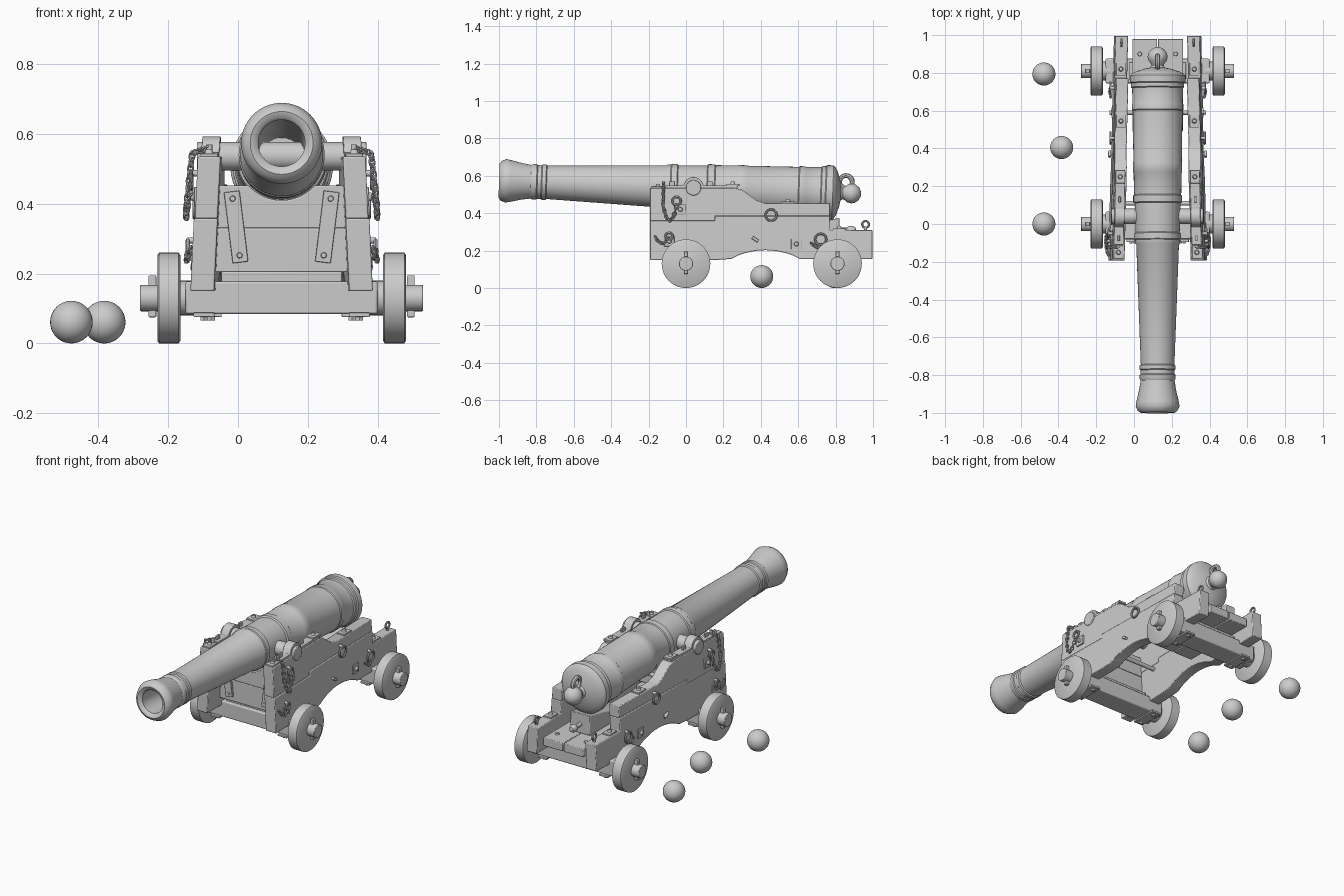
import bpy, bmesh
from math import sin, cos, pi, radians
from mathutils import Matrix, Vector

if "Cube" in bpy.data.objects:
    bpy.data.objects.remove(bpy.data.objects["Cube"])

CX = 0.125                      # centre line of the gun


def finish(name, bm, bevel=0):
    bmesh.ops.recalc_face_normals(bm, faces=bm.faces)
    me = bpy.data.meshes.new(name)
    bm.to_mesh(me)
    bm.free()
    ob = bpy.data.objects.new(name, me)
    ob.location.x = CX
    bpy.context.collection.objects.link(ob)
    if bevel:
        m = ob.modifiers.new("bevel", 'BEVEL')
        m.width, m.segments, m.limit_method = bevel, 2, 'ANGLE'
    return ob


def box(name, c, size, rot=None, bevel=0.004):
    bm = bmesh.new()
    m = Matrix.Translation(c) @ (rot or Matrix()) @ Matrix.Diagonal((*size, 1))
    bmesh.ops.create_cube(bm, size=1, matrix=m)
    return finish(name, bm, bevel)


def rod(name, a, b, r, r2=None, segs=24, bevel=0):
    a, b = Vector(a), Vector(b)
    bm = bmesh.new()
    m = Matrix.Translation((a + b) / 2) @ (b - a).to_track_quat('Z', 'Y').to_matrix().to_4x4()
    bmesh.ops.create_cone(bm, cap_ends=True, segments=segs, radius1=r,
                          radius2=r if r2 is None else r2, depth=(b - a).length, matrix=m)
    return finish(name, bm, bevel)


def prism(name, pts, f0, f1, bevel=0.004):
    bm = bmesh.new()
    a = [bm.verts.new(f0(*p)) for p in pts]
    b = [bm.verts.new(f1(*p)) for p in pts]
    bm.faces.new(a)
    bm.faces.new(b[::-1])
    for i in range(len(pts)):
        j = (i + 1) % len(pts)
        bm.faces.new((a[i], a[j], b[j], b[i]))
    return finish(name, bm, bevel)


def torus(bm, m, R, r, n=20, k=8):
    v = [[bm.verts.new(m @ Vector(((R + r * cos(2*pi*j/k)) * cos(2*pi*i/n),
                                   (R + r * cos(2*pi*j/k)) * sin(2*pi*i/n),
                                   r * sin(2*pi*j/k)))) for j in range(k)] for i in range(n)]
    for i in range(n):
        for j in range(k):
            bm.faces.new((v[i][j], v[(i+1) % n][j], v[(i+1) % n][(j+1) % k], v[i][(j+1) % k]))


def ring(name, c, R, r, rot):
    bm = bmesh.new()
    torus(bm, Matrix.Translation(c) @ rot, R, r)
    return finish(name, bm)


def lathe(name, prof, m, segs=48):
    # revolve (along, radius) pairs about local Y
    bm = bmesh.new()
    rows = []
    for t, r in prof:
        n = 1 if r == 0 else segs
        rows.append([bm.verts.new(m @ Vector((r * cos(2*pi*i/segs), t, r * sin(2*pi*i/segs))))
                     for i in range(n)])
    for a, b in zip(rows, rows[1:]):
        for i in range(segs):
            j = (i + 1) % segs
            if len(a) == 1:
                bm.faces.new((a[0], b[i], b[j]))
            elif len(b) == 1:
                bm.faces.new((a[i], a[j], b[0]))
            else:
                bm.faces.new((a[i], a[j], b[j], b[i]))
    return finish(name, bm)


def chain(name, pts, link=0.011):
    # links threaded along a polyline, every second one turned
    pts = [Vector(p) for p in pts]
    bm, n = bmesh.new(), 0
    for a, b in zip(pts, pts[1:]):
        d = b - a
        steps = max(1, round(d.length / (link * 1.7)))
        for i in range(steps):
            q = d.to_track_quat('X', 'Z').to_matrix().to_4x4()
            m = (Matrix.Translation(a + d * (i + .5) / steps) @ q
                 @ Matrix.Rotation(pi/4 + n * pi/2, 4, 'X') @ Matrix.Diagonal((1.2, .8, 1, 1)))
            torus(bm, m, link, 0.0035, 12, 6)
            n += 1
    return finish(name, bm)


def D(y, z):                    # distance of a cheek's middle from the centre line
    return .227 - .018 * (z - .155) / .38 - .03 * (y + .19) / 1.19


RX, RY = Matrix.Rotation(pi/2, 4, 'X'), Matrix.Rotation(pi/2, 4, 'Y')
H = .034                        # half thickness of a cheek

# barrel, bored out, tilted about the trunnions
tilt = Matrix.Translation((0, .04, .536)) @ Matrix.Rotation(radians(-2.1), 4, 'X') @ Matrix.Translation((0, -.04, 0))
barrel = [(.4, 0), (.4, .066), (-.985, .067), (-.995, .075), (-1, .09), (-.99, .105), (-.965, .116),
          (-.94, .112), (-.88, .098), (-.83, .09), (-.82, .095), (-.8, .095), (-.795, .09), (-.775, .09),
          (-.77, .095), (-.75, .095), (-.745, .089), (-.11, .113), (-.1, .119), (-.085, .119), (-.08, .123),
          (-.05, .123), (-.045, .117), (.11, .121), (.115, .129), (.15, .129), (.155, .125), (.27, .127),
          (.275, .130), (.325, .130), (.33, .128), (.6, .132), (.605, .136), (.635, .136), (.64, .133),
          (.72, .135), (.725, .141), (.745, .141), (.75, .147), (.785, .147), (.795, .138), (.808, .115),
          (.822, .07), (.828, .04), (.84, .032), (.85, .036), (.865, .048), (.885, .053), (.905, .049),
          (.925, .034), (.935, .015), (.937, 0)]
lathe("barrel", barrel, tilt, 64)
rod("trunnions", (-.243, .04, .536), (.243, .04, .536), .041, segs=32, bevel=.004)
ring("breeching_ring", (0, .855, .567), .034, .013, RY)

# cheek outlines: lower and upper board
arch = [(.61 - .37 * i / 10, .155 + .047 * sin(pi * i / 10) ** .8) for i in range(11)]
lower = [(-.193, .15), (-.193, .358), (.155, .358), (.155, .385), (.77, .385), (.77, .31),
         (.996, .31), (.996, .155)] + arch + [(.16, .15)]
upper = [(-.193, .358), (-.193, .535), (.26, .535), (.3, .525), (.335, .5), (.375, .47), (.42, .455),
         (.77, .455), (.77, .385), (.155, .385), (.155, .358)]
cap = ([(-.11, .53), (-.11, .548), (-.015, .548)]
       + [(.04 - .053 * cos(pi * i / 12), .54 + .053 * sin(pi * i / 12)) for i in range(1, 12)]
       + [(.095, .548), (.275, .548), (.275, .53)])

wheel_prof = [(-.033, 0), (-.033, .122), (-.028, .13), (.028, .13), (.033, .122), (.033, 0)]

for s, side in ((-1, "left"), (1, "right")):
    def face(off):
        return lambda y, z: (s * (D(y, z) + off), y, z)

    def out(y, z, off=0):
        return Vector((s * (D(y, z) + H + off), y, z))

    prism(side + "_lower_cheek", lower, face(-H), face(H))
    prism(side + "_upper_cheek", upper, face(-H), face(H - .003))
    prism(side + "_trunnion_cap", cap, face(-.026), face(.026), .002)

    # wheels, arms and linch pins
    for y, end in ((0, "front"), (.81, "rear")):
        n = f"{side}_{end}_"
        lathe(n + "wheel", wheel_prof, Matrix.Translation((s * .323, y, .13)) @ Matrix.Rotation(pi/2, 4, 'Z'))
        rod(n + "axle_arm", (s * .25, y, .13), (s * .405, y, .13), .038, bevel=.003)
        rod(n + "axle_shoulder", (s * .25, y, .13), (s * .292, y, .13), .05)
        box(n + "linch_pin", (s * .37, y, .135), (.022, .022, .12), bevel=.003)
        # clamp and nuts below the axle bed
        dx = D(y, .155)
        box(n + "axle_clamp", (s * dx, y, .082), (.06, .16, .012), bevel=.002)
        for e in (-.055, .055):
            rod(n + "clamp_nut", (s * dx, y + e, .066), (s * dx, y + e, .08), .012, segs=6)

    # square washers with bolt heads on the cheek side
    for y, z in ((.59, .235), (-.03, .42), (-.09, .25)):
        box(side + "_side_washer", out(y, z), (.012, .055, .055), bevel=.002)
        rod(side + "_side_bolt", out(y, z), out(y, z, .018), .014, .010, segs=12)
    # pads with bolts on the cheek steps
    for y, z in ((.25, .55), (.545, .457), (.82, .312), (-.15, .538)):
        c = Vector((s * D(y, z), y, z))
        box(side + "_top_pad", c, (.05, .07, .012), bevel=.002)
        rod(side + "_top_bolt", c, c + Vector((0, 0, .018)), .015, .009, segs=12)
    for y in (-.075, .13):
        c = Vector((s * D(y, .54), y, .545))
        box(side + "_cap_key", c + Vector((0, 0, .012)), (.012, .03, .026), bevel=.002)

    # ring bolts
    for y, z, R in ((.455, .39, .03), (.72, .26, .03), (-.05, .465, .022), (-.09, .275, .02)):
        rod(side + "_ring_bolt", out(y, z + R, -.01), out(y, z + R, .018), .009, segs=12)
        ring(side + "_side_ring", out(y, z, .016), R, .006, RY)
    c = Vector((s * D(.96, .31), .96, .31))
    rod(side + "_rear_eye_stem", c, c + Vector((0, 0, .018)), .008, segs=12)
    ring(side + "_rear_eye", c + Vector((0, 0, .03)), .018, .006, RY)
    rod(side + "_side_cleat", out(.355, .27, .012), out(.385, .25, .012), .008, segs=12)
    rod(side + "_cleat_stem", out(.37, .26, -.01), out(.37, .26, .014), .007, segs=12)

    # chains for the pins
    rod(side + "_chain_pin", (s * D(-.12, .55), -.12, .53), (s * D(-.12, .55), -.12, .57), .008, segs=12)
    chain(side + "_cap_chain", [(s * D(-.12, .55), -.12, .56), out(-.12, .545, .015), out(-.122, .44, .022),
                                out(-.105, .375, .025), out(-.085, .358, .025), out(-.065, .385, .025),
                                out(-.05, .445, .018)])
    chain(side + "_low_chain", [out(-.09, .27, .015), out(-.12, .235, .018), out(-.15, .25, .012),
                                out(-.165, .275, .006)], .009)
    chain(side + "_rear_chain", [out(.72, .235, .016), out(.7, .215, .018), out(.67, .24, .012)], .009)

    # iron straps on the front transom
    top, bot = Vector((s * .143, -.088, .435)), Vector((s * .118, -.088, .232))
    d = top - bot
    box(side + "_transom_strap", (top + bot) / 2, (.045, .016, d.length),
        Matrix.Rotation(math_a := s * .123, 4, 'Y'), .002)
    for p in (top - d * .1, bot + d * .1):
        rod(side + "_strap_rivet", p, p + Vector((0, -.014, 0)), .011, .007, segs=12)

# axle beds and bolsters
for y, end in ((0, "front"), (.81, "rear")):
    box(end + "_axle_bed", (0, y, .131), (.55, .13, .094), bevel=.006)
    box(end + "_bolster", (0, y, .19), (.345 if y == 0 else .3, .09, .03))

# front transom: two boards, the upper hollowed for the barrel
def ty(y):
    return lambda x, z: (x, y, z)


def inner(z):
    return D(-.04, z) - H + .004


prism("lower_transom", [(-inner(.204), .204), (inner(.204), .204), (inner(.33), .33), (-inner(.33), .33)],
      ty(-.082), ty(0))
hollow = [(.128 * cos(a), .538 + .128 * sin(a)) for a in [radians(-42 - 96 * i / 12) for i in range(13)]]
prism("upper_transom", [(-inner(.33), .33), (inner(.33), .33), (inner(.453), .453)] + hollow
      + [(-inner(.453), .453)], ty(-.08), ty(0))

# cross bolts between the cheeks
for y, z in ((.59, .235), (-.03, .42 - .06), (.11, .33)):
    rod("cross_bolt", (-D(y, z), y, z), (D(y, z), y, z), .012, segs=16)

# stool bed planks, quoin and its handle
for s in (-1, 1):
    box("bed_plank", (s * .068, .735, .232), (.132, .49, .05))
    for y in (.9, .55):
        rod("bed_bolt", (s * .095, y, .25), (s * .095, y, .265), .014, .01, segs=12)
prism("quoin", [(.48, .257), (.82, .257), (.82, .375), (.48, .3)],
      lambda y, z: (-.065, y, z), lambda y, z: (.065, y, z))
lathe("quoin_handle", [(.81, 0), (.81, .012), (.86, .012), (.87, .02), (.89, .022), (.905, .014), (.91, 0)],
      Matrix.Translation((0, 0, .31)), 20)

# round shot on the ground
for x, y in ((-.477, .794), (-.383, .405), (-.477, 0)):
    bm = bmesh.new()
    bmesh.ops.create_uvsphere(bm, u_segments=32, v_segments=16, radius=.061,
                              matrix=Matrix.Translation((x - CX, y, .061)))
    finish("cannon_ball", bm)

bpy.ops.object.select_all(action='SELECT')
bpy.context.view_layer.objects.active = bpy.context.selected_objects[0]
bpy.ops.object.shade_smooth_by_angle(angle=radians(35))
